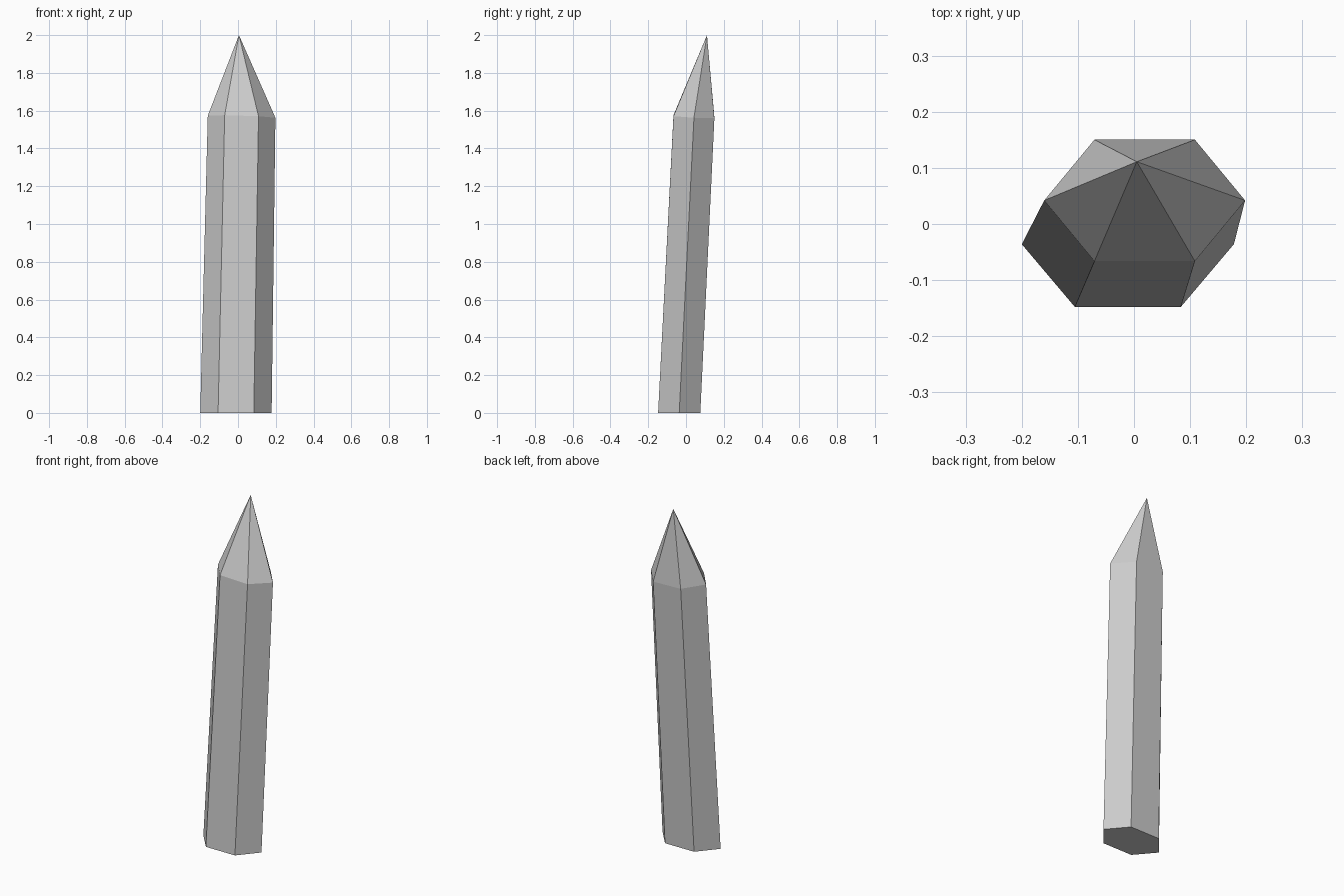
import bpy
import bmesh
from math import cos, sin, pi
from mathutils import Vector

cube = bpy.data.objects.get("Cube")
if cube:
    bpy.data.objects.remove(cube, do_unlink=True)

# Single stone colour
stone = bpy.data.materials.new("grey_stone")
stone.use_nodes = True
colour = (0.6, 0.6, 0.6, 1)
stone.diffuse_color = colour
stone.node_tree.nodes["Principled BSDF"].inputs["Base Color"].default_value = colour

SIDES = 6


def ring(bm, centre, rx, ry, slope=(0, 0)):
    """Flattened hexagon whose height follows a gentle slope."""
    verts = []
    for i in range(SIDES):
        a = 2 * pi * i / SIDES
        dx, dy = rx * cos(a), ry * sin(a)
        dz = slope[0] * dx + slope[1] * dy
        verts.append(bm.verts.new(Vector(centre) + Vector((dx, dy, dz))))
    return verts


# Leaning hexagonal shaft with an off-centre pointed tip
bm = bmesh.new()
base = ring(bm, (-0.011, -0.036, 0), 0.189, 0.129)
shoulder = ring(bm, (0.019, 0.042, 1.568), 0.179, 0.125, (-0.03, -0.05))
tip = bm.verts.new((0.005, 0.111, 2.0))

bm.faces.new(base[::-1])
for i in range(SIDES):
    j = (i + 1) % SIDES
    bm.faces.new((base[i], base[j], shoulder[j], shoulder[i]))
    bm.faces.new((shoulder[i], shoulder[j], tip))
bmesh.ops.recalc_face_normals(bm, faces=bm.faces)

mesh = bpy.data.meshes.new("pointed_pillar")
bm.to_mesh(mesh)
bm.free()
mesh.materials.append(stone)
pillar = bpy.data.objects.new("pointed_pillar", mesh)
bpy.context.collection.objects.link(pillar)
